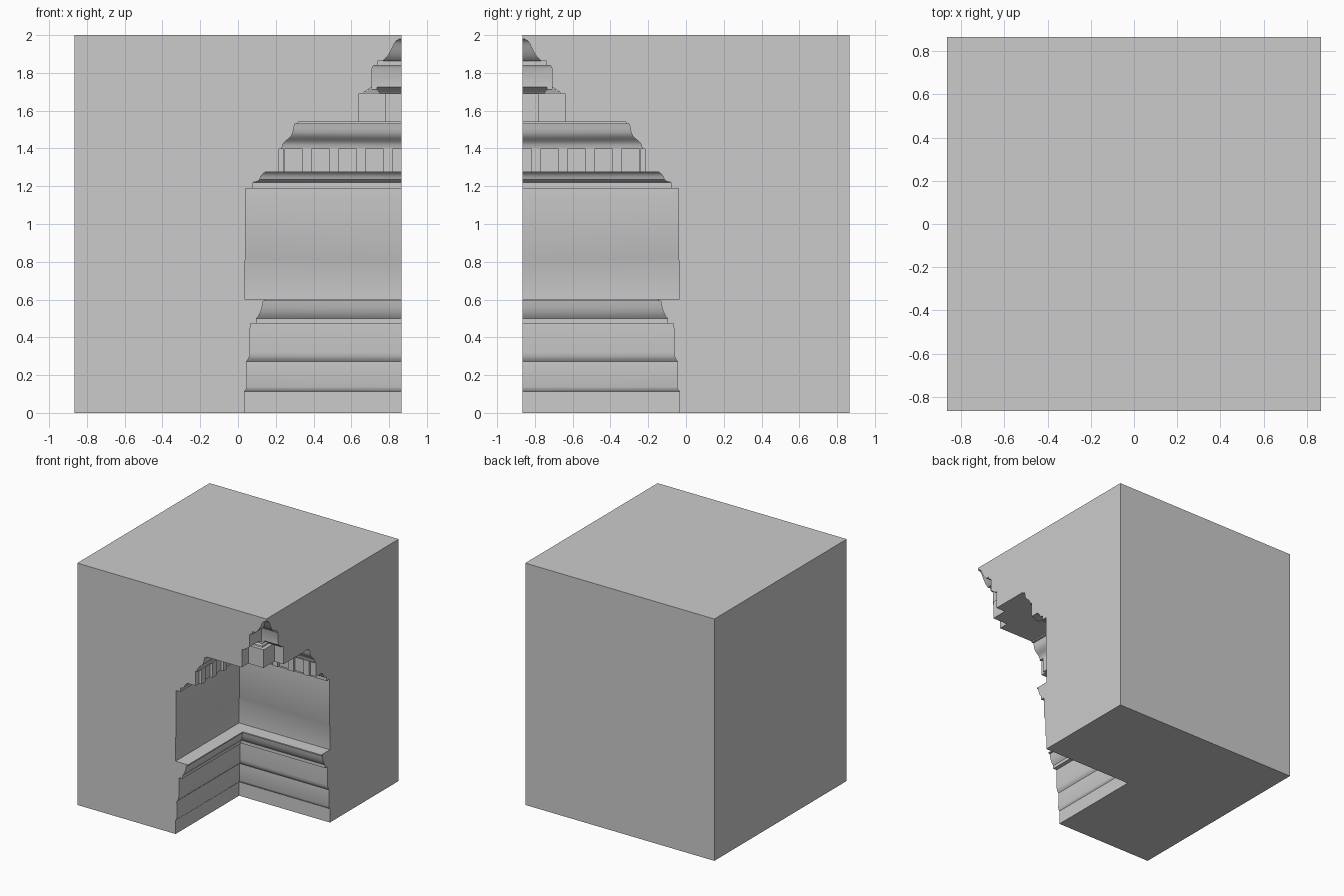
import bpy, bmesh

if "Cube" in bpy.data.objects:
    bpy.data.objects.remove(bpy.data.objects["Cube"])

H = 0.865                      # half width of the block
CX, CY = H, -H                 # carved corner axis


def make_object(name, bm):
    bmesh.ops.recalc_face_normals(bm, faces=bm.faces)
    mesh = bpy.data.meshes.new(name)
    bm.to_mesh(mesh)
    bm.free()
    obj = bpy.data.objects.new(name, mesh)
    bpy.context.collection.objects.link(obj)
    return obj


def add_loft(bm, levels, ox=0.0, oy=0.0):
    """Stack of rectangles (z, half x, half y) around the given centre."""
    rings = [[bm.verts.new((ox + sx * hx, oy + sy * hy, z))
              for sx, sy in ((-1, -1), (1, -1), (1, 1), (-1, 1))]
             for z, hx, hy in levels]
    for a, b in zip(rings, rings[1:]):
        for i in range(4):
            j = (i + 1) % 4
            bm.faces.new((a[i], a[j], b[j], b[i]))
    bm.faces.new(rings[0][::-1])
    bm.faces.new(rings[-1])


def carve(name, *lofts):
    """Subtract stacked-rectangle volumes from the block."""
    bm = bmesh.new()
    for levels, ox, oy in lofts:
        add_loft(bm, levels, CX + ox, CY + oy)
    cutter = make_object(name, bm)
    cutter.hide_render = True
    mod = block.modifiers.new(name, 'BOOLEAN')
    mod.operation = 'DIFFERENCE'
    mod.solver = 'EXACT'
    mod.object = cutter
    bpy.context.view_layer.objects.active = block
    bpy.ops.object.modifier_apply(modifier=name)
    bpy.data.objects.remove(cutter)


def square(profile):
    return [(z, r, r) for z, r in profile]


# Solid block
bm = bmesh.new()
add_loft(bm, [(0, H, H), (2, H, H)])
block = make_object("carved_block", bm)

# Plinth, dado, architrave and cornice, as a hollow
carve("pedestal_hollow", (square([
    (-0.1, 0.83), (0.114, 0.83), (0.122, 0.823), (0.137, 0.818),
    (0.273, 0.82), (0.285, 0.81), (0.3, 0.804), (0.32, 0.801), (0.474, 0.80),
    (0.474, 0.767), (0.5, 0.767), (0.515, 0.755), (0.535, 0.745),
    (0.56, 0.737), (0.592, 0.731), (0.592, 0.717), (0.602, 0.717),
    (0.602, 0.83), (0.8, 0.83), (0.81, 0.826), (1.187, 0.826),
    (1.187, 0.786), (1.22, 0.786), (1.225, 0.765), (1.235, 0.75),
    (1.25, 0.745), (1.265, 0.735), (1.275, 0.72), (1.275, 0.625),
    (1.40, 0.625), (1.40, 0.632), (1.42, 0.628), (1.435, 0.618),
    (1.45, 0.60), (1.465, 0.584), (1.485, 0.574), (1.505, 0.57),
    (1.53, 0.565), (1.53, 0.547), (1.54, 0.547)]), 0, 0))

# Dentil row on both walls
offsets = [0.143 * k for k in range(-4, 5)]
carve("dentils_back", *[([(1.27, 0.0475, 0.648), (1.398, 0.0475, 0.648)], o, 0) for o in offsets])
carve("dentils_side", *[([(1.27, 0.648, 0.0475), (1.398, 0.648, 0.0475)], 0, o) for o in offsets])

# Cross-shaped lantern with small capital
arm = [(1.52, 0.225, 0.085), (1.69, 0.225, 0.085), (1.69, 0.203, 0.116),
       (1.70, 0.195, 0.118), (1.71, 0.178, 0.13), (1.73, 0.150, 0.13)]
carve("lantern_arm_x", (arm, 0, 0))
carve("lantern_arm_y", ([(z, b, a) for z, a, b in arm], 0, 0))

# Crowning block and curved finial
carve("finial_hollow", (square([
    (1.66, 0.07), (1.715, 0.07), (1.715, 0.155), (1.825, 0.155),
    (1.838, 0.148), (1.84, 0.127), (1.862, 0.127), (1.862, 0.10),
    (1.875, 0.085), (1.89, 0.072), (1.91, 0.06), (1.93, 0.049),
    (1.955, 0.038), (1.97, 0.026), (1.98, 0.008)]), 0, 0))

block.select_set(True)
bpy.context.view_layer.objects.active = block
bpy.ops.object.shade_smooth_by_angle(angle=0.6)
